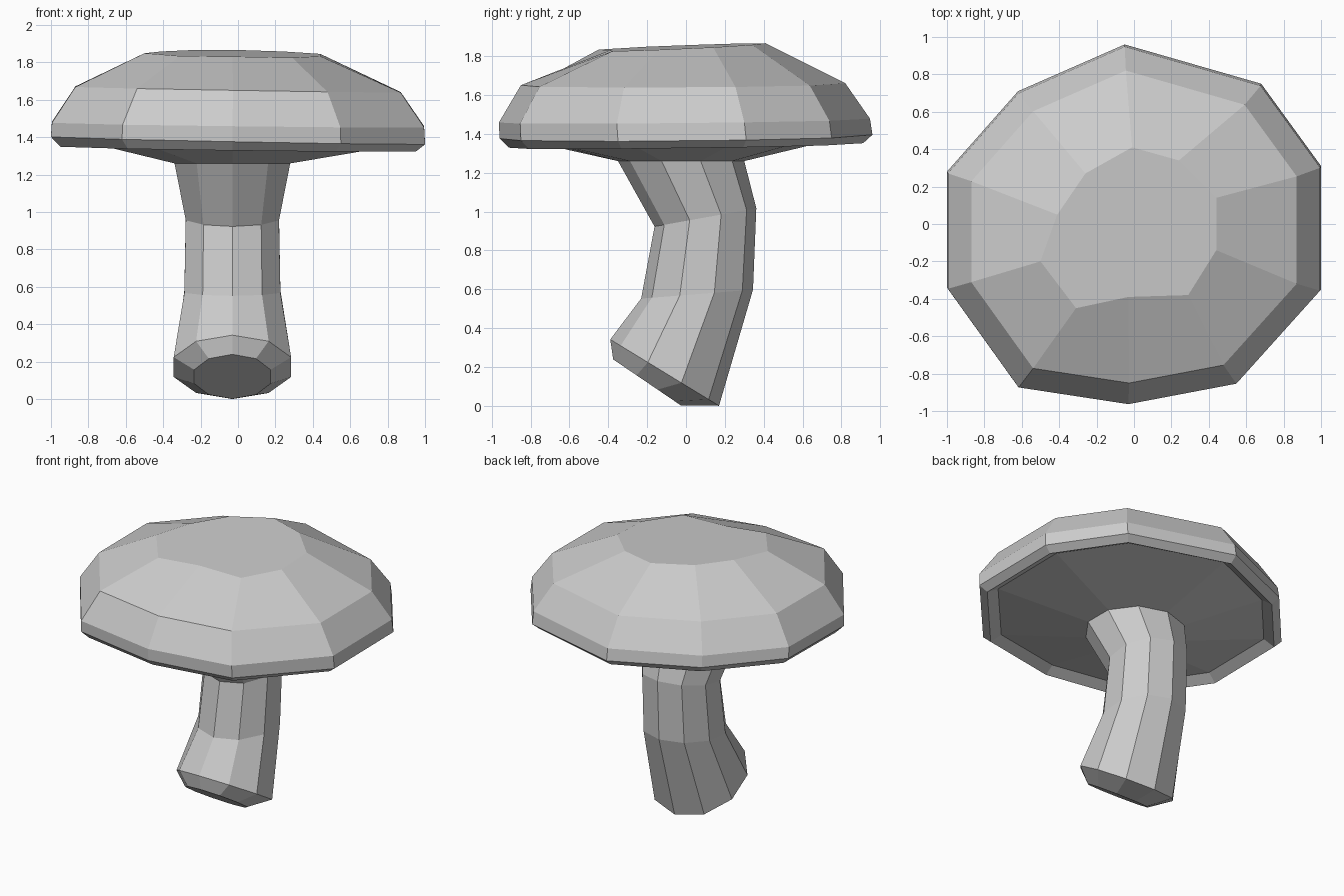
import bpy, bmesh, math

if "Cube" in bpy.data.objects:
    bpy.data.objects.remove(bpy.data.objects["Cube"])

N = 10


def loft(name, rings, cap_first=False, cap_last=False):
    """Skin a stack of ten-sided rings with flat quads."""
    bm = bmesh.new()
    loops = [[bm.verts.new(p) for p in ring] for ring in rings]
    for a, b in zip(loops, loops[1:]):
        for i in range(N):
            j = (i + 1) % N
            bm.faces.new((a[i], a[j], b[j], b[i]))
    if cap_first:
        bm.faces.new(loops[0][::-1])
    if cap_last:
        bm.faces.new(loops[-1])
    bmesh.ops.recalc_face_normals(bm, faces=bm.faces)
    mesh = bpy.data.meshes.new(name)
    bm.to_mesh(mesh)
    bm.free()
    obj = bpy.data.objects.new(name, mesh)
    bpy.context.collection.objects.link(obj)
    return obj


def stem_ring(cy, rx, ry, z, slope):
    """Ellipse ring, first corner at the front, tilted along y."""
    pts = []
    for i in range(N):
        a = 2 * math.pi * i / N
        dy = -ry * math.cos(a)
        pts.append((-0.03 + rx * math.sin(a), cy + dy, z + slope * dy))
    return pts


def cap_ring(outline, scale, dy, z, tilt_x, tilt_y):
    """Scaled copy of an uneven outline on a slightly tilted plane."""
    return [(x * scale, y * scale + dy, z + tilt_x * x + tilt_y * y)
            for x, y in outline]


# Bent stem, from the slanted foot up to the flare under the cap
neck = stem_ring(-0.025, 0.325, 0.325, 1.26, 0)
loft("stem", [
    stem_ring(-0.20, 0.215, 0.175, 0.12, -0.68),
    stem_ring(-0.11, 0.33, 0.28, 0.171, -0.61),
    stem_ring(0.057, 0.27, 0.288, 0.575, 0.08),
    stem_ring(0.10, 0.262, 0.262, 0.97, 0.18),
    neck,
], cap_first=True)

# Uneven rim and crown outlines
rim = [(-0.03, -0.96), (0.55, -0.85), (1, -0.35), (1, 0.31), (0.68, 0.75),
       (-0.05, 0.96), (-0.62, 0.71), (-1, 0.28), (-1, -0.34), (-0.62, -0.87)]
crown = [(-0.03, -0.39), (0.29, -0.38), (0.44, -0.14), (0.44, 0.14),
         (0.24, 0.34), (-0.01, 0.41), (-0.26, 0.27), (-0.41, 0.05),
         (-0.5, -0.2), (-0.31, -0.45)]

# Cap: underside cone, shallow groove, rim lip, dome and flat crown
loft("cap", [
    neck,
    cap_ring(rim, 0.88, 0, 1.38, -0.015, 0.01),
    cap_ring(rim, 0.95, 0, 1.34, -0.013, 0.012),
    cap_ring(rim, 1.0, 0, 1.385, -0.02, 0.01),
    cap_ring(rim, 0.995, -0.008, 1.468, -0.012, 0.01),
    cap_ring(rim, 0.87, -0.015, 1.655, -0.015, 0.005),
    cap_ring(crown, 1.0, 0, 1.848, -0.02, 0.045),
], cap_last=True)
